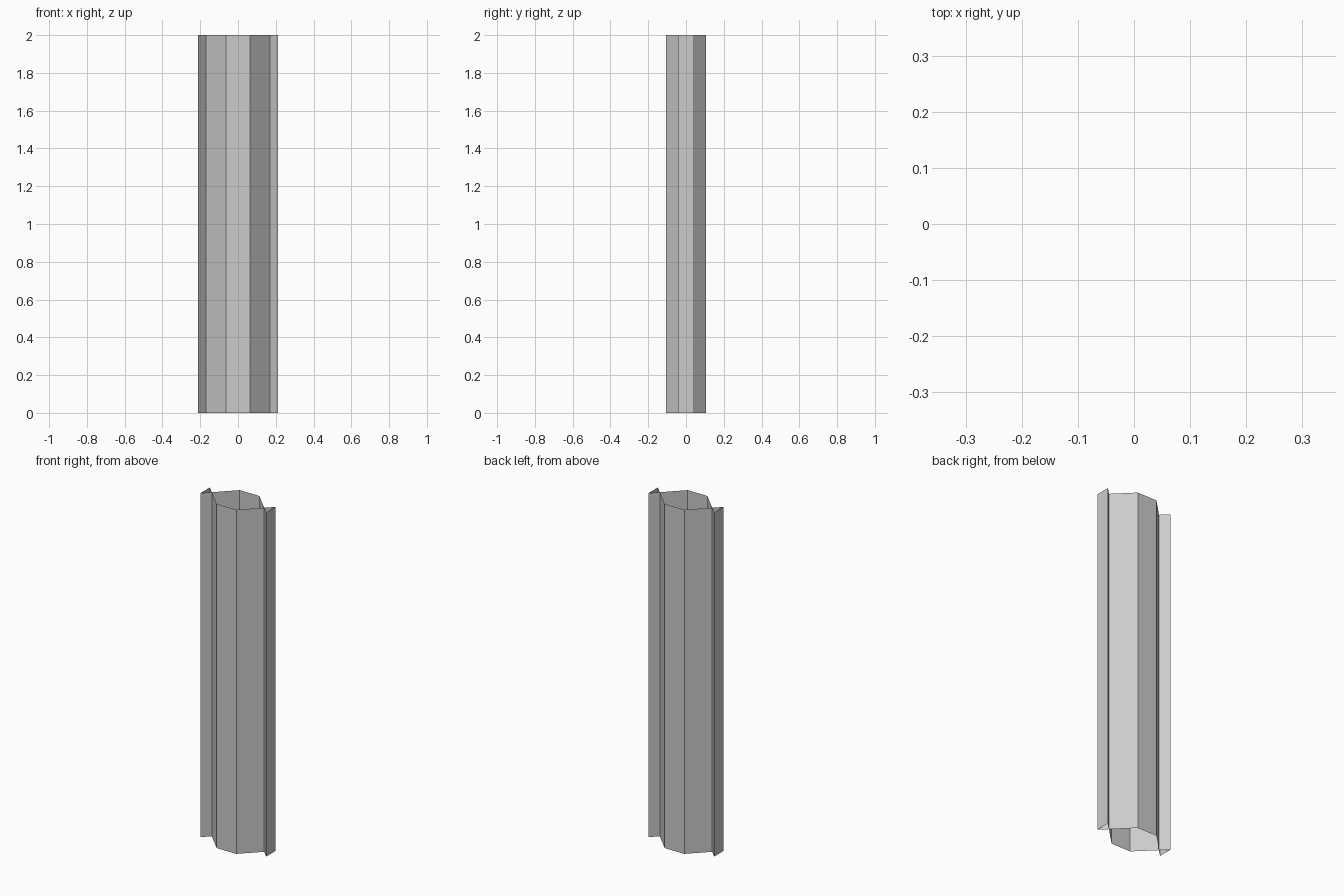
import bpy
import bmesh

if "Cube" in bpy.data.objects:
    bpy.data.objects.remove(bpy.data.objects["Cube"])

HEIGHT = 2.0
CROSS_X = 0.1685   # where the slanted walls meet the edge flanges
FLAT_X = 0.063     # half width of the flat front and back walls
DEPTH = 0.1055     # half depth of the tube
EDGE_X = 0.211     # outer face of the flanges
EDGE_Y = 0.0425    # half depth of the flanges

grey = bpy.data.materials.new("light grey")
grey.diffuse_color = (0.6, 0.6, 0.6, 1.0)
grey.use_nodes = True
grey.node_tree.nodes["Principled BSDF"].inputs["Base Color"].default_value = grey.diffuse_color


def open_prism(name, profile):
    """Extrude a counter-clockwise profile upward, leaving both ends open."""
    bm = bmesh.new()
    low = [bm.verts.new((x, y, 0)) for x, y in profile]
    high = [bm.verts.new((x, y, HEIGHT)) for x, y in profile]
    for i in range(len(profile)):
        j = (i + 1) % len(profile)
        bm.faces.new((low[i], low[j], high[j], high[i]))
    mesh = bpy.data.meshes.new(name)
    bm.to_mesh(mesh)
    bm.free()
    mesh.materials.append(grey)
    obj = bpy.data.objects.new(name, mesh)
    bpy.context.collection.objects.link(obj)
    return obj


# Six-sided hollow tube
open_prism("tube", [(CROSS_X, 0), (FLAT_X, DEPTH), (-FLAT_X, DEPTH),
                    (-CROSS_X, 0), (-FLAT_X, -DEPTH), (FLAT_X, -DEPTH)])

# Triangular hollow flanges along both side edges
for name, s in (("right_flange", 1), ("left_flange", -1)):
    open_prism(name, [(s * CROSS_X, 0), (s * EDGE_X, -s * EDGE_Y),
                      (s * EDGE_X, s * EDGE_Y)])
